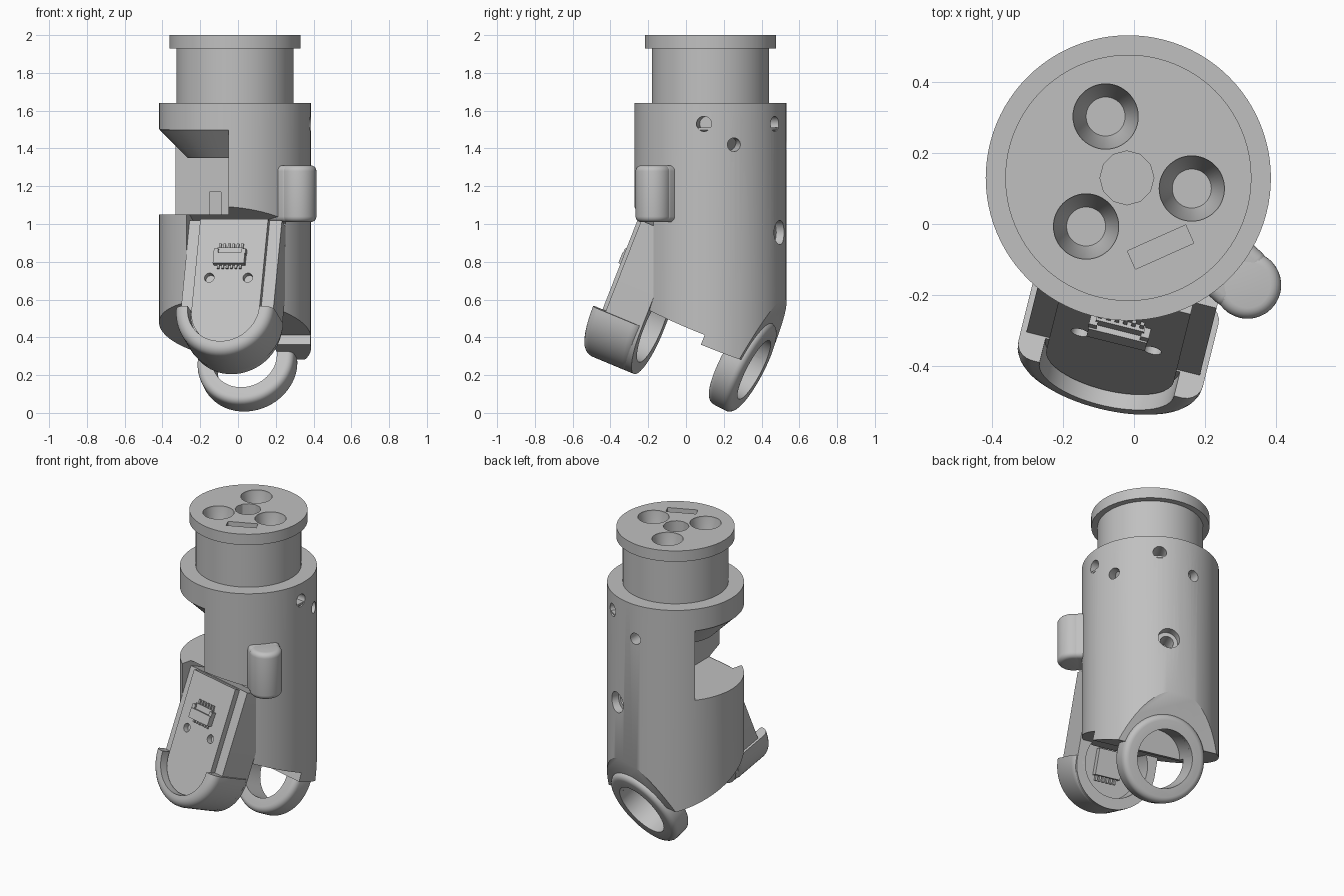
import bpy, bmesh
from math import radians, sin, cos, pi
from mathutils import Matrix, Vector

if "Cube" in bpy.data.objects:
    bpy.data.objects.remove(bpy.data.objects["Cube"], do_unlink=True)

grey = bpy.data.materials.new("plain grey")
grey.use_nodes = True
grey.diffuse_color = (0.53, 0.53, 0.53, 1)
grey.node_tree.nodes["Principled BSDF"].inputs["Base Color"].default_value = (0.53, 0.53, 0.53, 1)

CX, CY, R = -0.016, 0.13, 0.402
YAW = radians(-14)


def frame(origin, tilt):
    """Local axes: x sideways, y up along the tilted part, z towards the front."""
    return (Matrix.Translation(origin) @ Matrix.Rotation(YAW, 4, "Z")
            @ Matrix.Rotation(radians(90 - tilt), 4, "X"))


def make(name, bm, matrix=Matrix()):
    bmesh.ops.recalc_face_normals(bm, faces=bm.faces)
    mesh = bpy.data.meshes.new(name)
    bm.transform(matrix)
    bm.to_mesh(mesh)
    bm.free()
    mesh.materials.append(grey)
    ob = bpy.data.objects.new(name, mesh)
    bpy.context.collection.objects.link(ob)
    return ob


def lathe(name, profile, matrix=Matrix(), n=96):
    """Solid of revolution about local z from (radius, height) pairs."""
    bm = bmesh.new()
    rings = [[bm.verts.new((r * cos(2 * pi * i / n), r * sin(2 * pi * i / n), z))
              for i in range(n)] for r, z in profile]
    for a, b in zip(rings, rings[1:]):
        for i in range(n):
            j = (i + 1) % n
            bm.faces.new((a[i], a[j], b[j], b[i]))
    bm.faces.new(rings[0])
    bm.faces.new(rings[-1])
    return make(name, bm, matrix)


def cyl(name, r, z0, z1, matrix=Matrix(), n=48):
    return lathe(name, [(r, z0), (r, z1)], matrix, n)


def box(name, lo, hi, matrix=Matrix()):
    bm = bmesh.new()
    bmesh.ops.create_cube(bm, size=1)
    lo, hi = Vector(lo), Vector(hi)
    for v in bm.verts:
        v.co = (lo + hi) / 2 + Vector(c * s for c, s in zip(v.co, hi - lo))
    return make(name, bm, matrix)


def tongue(name, r, length, z0, z1, matrix):
    """Plate with a round lower end and a square upper end."""
    pts = [(r * cos(pi + pi * i / 32), r + r * sin(pi + pi * i / 32)) for i in range(33)]
    pts += [(r, length), (-r, length)]
    bm = bmesh.new()
    face = bm.faces.new([bm.verts.new((x, y, z0)) for x, y in pts])
    ext = bmesh.ops.extrude_face_region(bm, geom=[face])["geom"]
    bmesh.ops.translate(bm, vec=(0, 0, z1 - z0),
                        verts=[g for g in ext if isinstance(g, bmesh.types.BMVert)])
    return make(name, bm, matrix)


def apply(ob, mod):
    with bpy.context.temp_override(object=ob, active_object=ob):
        bpy.ops.object.modifier_apply(modifier=mod.name)


def bevel(ob, width, segments=5):
    mod = ob.modifiers.new("bevel", "BEVEL")
    mod.width, mod.segments, mod.angle_limit = width, segments, radians(40)
    apply(ob, mod)


def cut(ob, *cutters, keep=False):
    for c in cutters:
        mod = ob.modifiers.new("cut", "BOOLEAN")
        mod.operation, mod.object, mod.solver = "DIFFERENCE", c, "EXACT"
        apply(ob, mod)
        if not keep:
            bpy.data.objects.remove(c, do_unlink=True)


axis = Matrix.Translation((CX, CY, 0))
arm = frame((-0.035, -0.27, 0.205), 22)
lug = frame((0.05, 0.30, 0.26), 27)
under = frame((CX, CY, 0.38), 22)

# Main housing with neck and flange
body = lathe("housing", [(R, 0.1), (R, 1.64), (0.31, 1.64), (0.31, 1.93),
                         (0.347, 1.93), (0.347, 2.0)], axis)

# Side notch, stepped slanted underside, flat behind the lug, seat for the arm
cut(body,
    box("notch", (-0.6, -0.5, 1.05), (-0.05, 0.38, 1.5)),
    box("notch_slot", (-0.15, 0.3, 1.0), (-0.09, 0.42, 1.17)),
    box("underside", (-1, -0.6, -1), (1, 0, 1), under),
    box("underside_front", (-1, -0.5, -0.05), (1, 0.055, 1), under),
    box("underside_side", (-1, -0.5, -1), (-0.2, 0.055, 0.5), under),
    box("back_flat", (-0.7, -0.5, -0.6), (0.7, 0.6, -0.04), lug),
    cyl("lug_bore", 0.175, -0.3, 0.12, lug),
    box("arm_seat", (-0.253, 0, 0.1), (0.253, 0.82, 0.6), arm))

# Countersunk sockets, centre socket and slot in the top
for x, y in ((-0.08, 0.303), (0.163, 0.10), (-0.135, -0.007)):
    cut(body, lathe("socket", [(0.055, 1.87), (0.092, 1.99), (0.092, 2.05)],
                    Matrix.Translation((x, y, 0)), 48))
cut(body, cyl("centre_socket", 0.076, 1.92, 2.05, Matrix.Translation((-0.02, 0.13, 0)), 12))
slot = Matrix.Translation((0.075, -0.065, 0)) @ Matrix.Rotation(radians(24), 4, "Z")
cut(body, box("slot", (-0.09, -0.028, 1.94), (0.09, 0.028, 2.05), slot))

# Radial screw holes around the housing
for angle, z, r, depth in ((-5, 1.53, 0.04, 0.2), (18, 1.42, 0.036, 0.2),
                           (58, 1.53, 0.04, 0.2), (89, 1.42, 0.036, 0.2),
                           (66, 0.955, 0.065, 0.05), (66, 0.955, 0.04, 0.15)):
    radial = (Matrix.Translation((CX, CY, z)) @ Matrix.Rotation(radians(angle), 4, "Z")
              @ Matrix.Rotation(radians(90), 4, "Y"))
    cut(body, cyl("screw_hole", r, R - depth, R + 0.1, radial, 32))

# Conical collar above the notch
collar = lathe("notch_collar", [(0.25, 1.35), (0.398, 1.498), (0.398, 1.51)], axis)

# Ring lug at the lower back
ring = cyl("ring_lug", 0.262, -0.07, 0.07, lug, 72)
bevel(ring, 0.035)
cut(ring, cyl("ring_bore", 0.175, -0.2, 0.2, lug, 64))

# Rounded side knob with its bridge to the housing
knob = cyl("side_knob", 0.095, 1.01, 1.31, Matrix.Translation((0.32, -0.172, 0)))
bevel(knob, 0.03)
bridge = box("knob_bridge", (-0.16, -0.095, 1.01), (0, 0.095, 1.31),
             Matrix.Translation((0.32, -0.172, 0)) @ Matrix.Rotation(radians(-42), 4, "Z"))
bevel(bridge, 0.03)

# Tilted arm: back plate, raised panel and rounded cup
plate = tongue("arm_plate", 0.252, 0.79, 0, 0.215, arm)
panel = tongue("arm_panel", 0.185, 0.71, 0.2, 0.25, arm @ Matrix.Translation((0, 0.075, 0)))
cup = tongue("arm_cup", 0.268, 0.6, 0, 0.295, arm)
bevel(cup, 0.05)
cut(cup, box("cup_top", (-0.5, 0.27, -0.1), (0.5, 1, 0.5), arm),
    tongue("cup_hollow", 0.195, 0.6, 0.22, 0.5, arm @ Matrix.Translation((0, 0.07, 0))))

# Round recess in the back of the arm
recess = cyl("recess", 0.2, -0.1, 0.14, arm @ Matrix.Translation((0, 0.268, 0)), 64)
cut(plate, recess, keep=True)
cut(cup, recess)

# Screw holes in the panel
for x in (-0.105, 0.105):
    cut(panel, cyl("panel_hole", 0.026, 0.21, 0.4,
                   arm @ Matrix.Translation((x, 0.45, 0)), 24))

# Connector with pins on the panel
box("connector_base", (-0.085, 0.52, 0.24), (0.085, 0.58, 0.285), arm)
box("connector_back", (-0.07, 0.58, 0.24), (0.07, 0.615, 0.268), arm)
for side in (-1, 1):
    box("connector_ear", (side * 0.075 - 0.012, 0.575, 0.24),
        (side * 0.075 + 0.012, 0.605, 0.28), arm)
for i in range(6):
    x = -0.06 + i * 0.024
    box("connector_pin", (x - 0.006, 0.5, 0.24), (x + 0.006, 0.64, 0.26), arm)

# Contact block inside the arm recess
box("recess_block", (-0.08, 0.2, 0.1), (0.08, 0.36, 0.15), arm)
for i in range(6):
    x = -0.06 + i * 0.024
    box("recess_pin", (x - 0.006, 0.17, 0.12), (x + 0.006, 0.39, 0.15), arm)

# Smooth curved faces, keep edges crisp
bpy.ops.object.select_all(action="DESELECT")
for ob in bpy.context.collection.objects:
    if ob.type == "MESH" and grey.name in ob.data.materials:
        ob.select_set(True)
        bpy.context.view_layer.objects.active = ob
bpy.ops.object.shade_smooth_by_angle(angle=radians(30))
